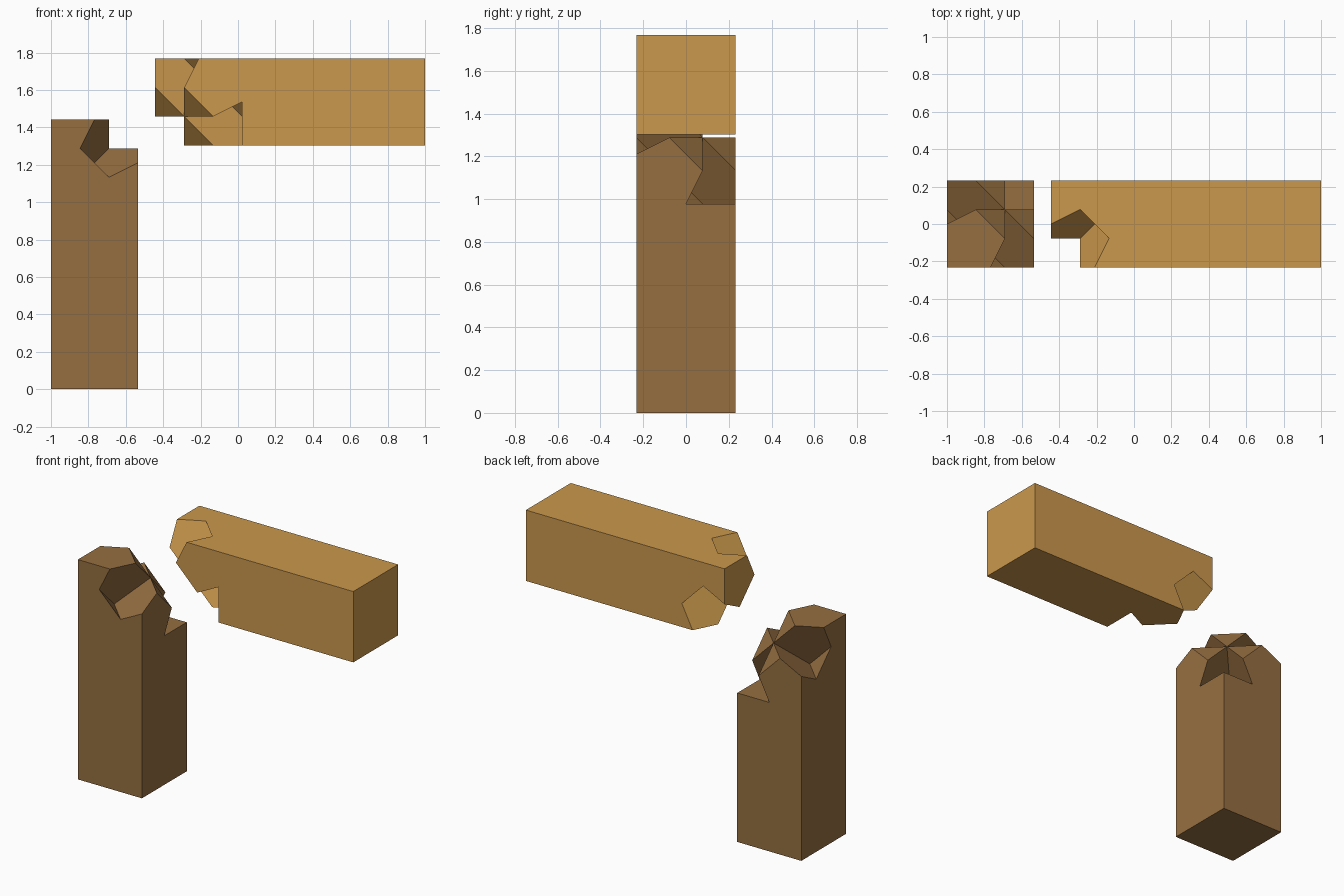
import bpy
import bmesh
from mathutils import Vector

cube = bpy.data.objects.get("Cube")
if cube:
    bpy.data.objects.remove(cube, do_unlink=True)

UNIT = 0.155          # one third of the timber width
SHAFT = 0.978 / UNIT  # plain timber length beyond the joint, in thirds


def make_material(name, color):
    mat = bpy.data.materials.new(name)
    mat.use_nodes = True
    mat.diffuse_color = (*color, 1)
    mat.node_tree.nodes["Principled BSDF"].inputs["Base Color"].default_value = (*color, 1)
    return mat


def cycle(face, turns):
    """Turn a face about the joint's long diagonal by thirds."""
    for _ in range(turns):
        face = [(c, a, b) for a, b, c in face]
    return face


def joint_faces():
    """Faces of the three-way symmetric joint head, in a 3 x 3 x 3 cell."""
    inner, outer = (1, 1, 1), (2, 2, 2)
    wall = [(1.5, 0, 3), (1, 0, 2), inner, outer, (2, 1, 3)]
    wall_mirrored = [(b, a, c) for a, b, c in wall]
    floor = [(1, 0, 2), (2, 0, 1), inner]
    tip = [(3 - a, 3 - b, 3 - c) for a, b, c in floor]
    side = [(0, 0, 0), (3, 0, 0), (3, 0, 1.5), (2, 0, 1), (1, 0, 2), (1.5, 0, 3), (0, 0, 3)]
    end = [(0, 0, 3), (1.5, 0, 3), (2, 1, 3), (1, 2, 3), (0, 1.5, 3)]
    faces = [cycle(f, k) for f in (wall, wall_mirrored, floor, tip, side, end) for k in range(3)]
    # The side that meets the shaft stays open
    return [f for f in faces if any(c for a, b, c in f)]


def shaft_faces():
    """Shoulder, sides and butt end of the plain timber below the joint."""
    shoulder = [(3, 1.5, 0), (3, 3, 0), (1.5, 3, 0), (1, 2, 0), (2, 1, 0)]
    rim = [(0, 0), (3, 0), (3, 1.5), (3, 3), (1.5, 3), (0, 3)]
    sides = [[(*p, 0), (*q, 0), (*q, -SHAFT), (*p, -SHAFT)]
             for p, q in zip(rim, rim[1:] + rim[:1])]
    return [shoulder, [(*p, -SHAFT) for p in rim]] + sides


def make_timber(name, place, corner, mat):
    bm = bmesh.new()
    for face in joint_faces() + shaft_faces():
        bm.faces.new([bm.verts.new(Vector(corner) + UNIT * Vector(place(*p))) for p in face])
    bmesh.ops.remove_doubles(bm, verts=bm.verts, dist=0.0005)
    bmesh.ops.dissolve_limit(bm, angle_limit=0.01, verts=bm.verts, edges=bm.edges)
    bmesh.ops.recalc_face_normals(bm, faces=bm.faces)
    mesh = bpy.data.meshes.new(name)
    bm.to_mesh(mesh)
    bm.free()
    mesh.materials.append(mat)
    bpy.context.collection.objects.link(bpy.data.objects.new(name, mesh))


dark_wood = make_material("dark wood", (0.305, 0.159, 0.053))
light_wood = make_material("light wood", (0.597, 0.314, 0.074))

# Upright post, joint at the top
make_timber("post", lambda a, b, c: (a, b, c), (-1, -1.5 * UNIT, 0.978), dark_wood)

# Horizontal beam, the inverted joint pointing at the post
make_timber("beam", lambda a, b, c: (3 - c, 3 - a, 3 - b),
            (-0.443, -1.5 * UNIT, 1.303), light_wood)
